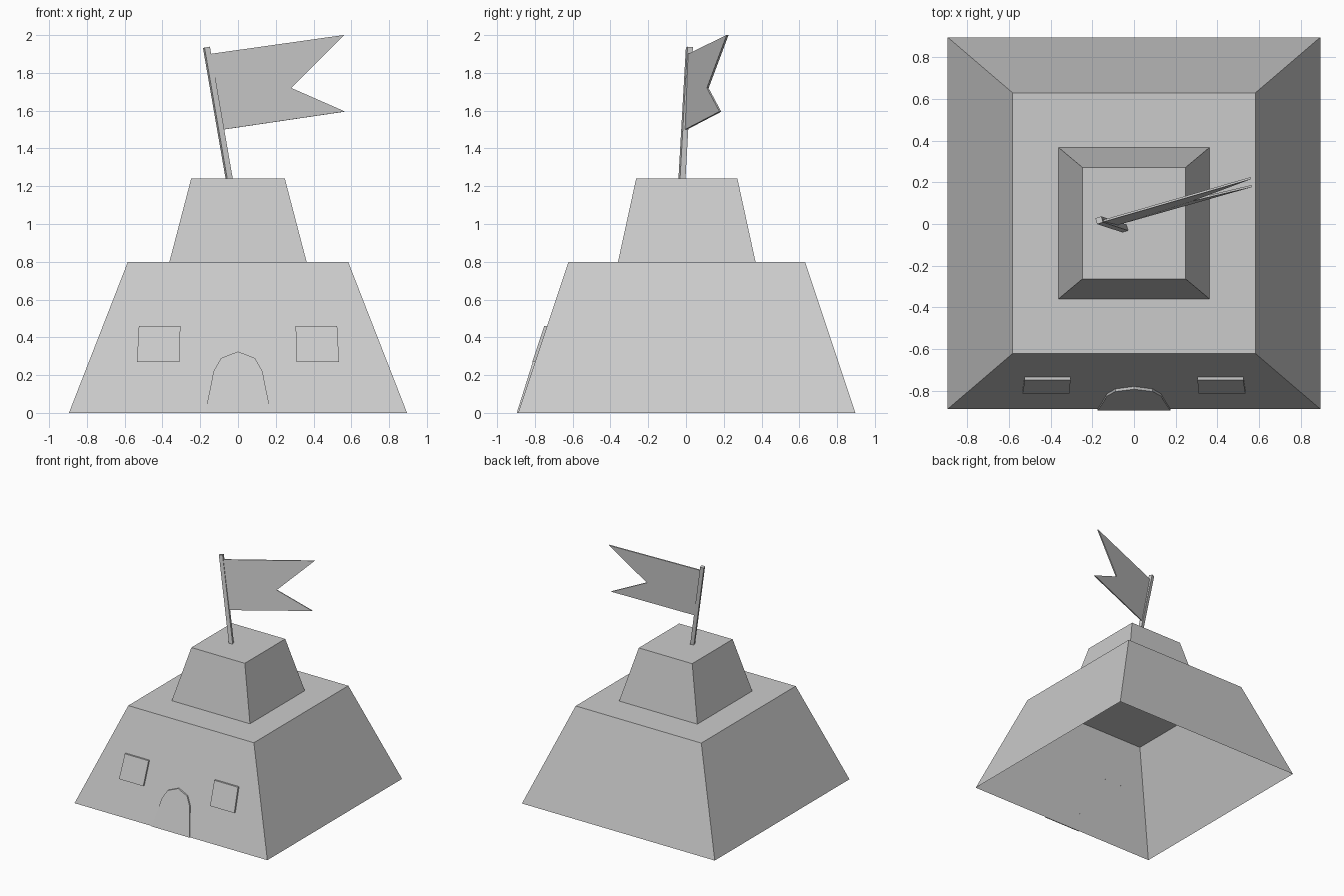
import bpy
import bmesh
from mathutils import Vector

cube = bpy.data.objects.get("Cube")
if cube:
    bpy.data.objects.remove(cube, do_unlink=True)

# One plain grey for everything
grey = bpy.data.materials.new("sand grey")
grey.use_nodes = True
colour = (0.6, 0.6, 0.6, 1)
grey.diffuse_color = colour
grey.node_tree.nodes["Principled BSDF"].inputs["Base Color"].default_value = colour


def finish(name, bm):
    bmesh.ops.recalc_face_normals(bm, faces=bm.faces[:])
    mesh = bpy.data.meshes.new(name)
    bm.to_mesh(mesh)
    bm.free()
    mesh.materials.append(grey)
    obj = bpy.data.objects.new(name, mesh)
    bpy.context.collection.objects.link(obj)
    return obj


def loft(name, lower, upper, caps):
    """Join two matching outlines with walls; caps picks the closed ends."""
    bm = bmesh.new()
    rings = [[bm.verts.new(p) for p in ring] for ring in (lower, upper)]
    count = len(lower)
    for i in range(count):
        j = (i + 1) % count
        bm.faces.new((rings[0][i], rings[0][j], rings[1][j], rings[1][i]))
    for ring, cap in zip(rings, caps):
        if cap:
            bm.faces.new(ring)
    return finish(name, bm)


def rectangle(hx, hy, z, cy=0.0):
    return [(sx * hx, cy + sy * hy, z)
            for sx, sy in ((-1, -1), (1, -1), (1, 1), (-1, 1))]


# Hollow lower mound, open underneath, and the smaller block on top
loft("lower_mound", rectangle(0.895, 0.893, 0, 0.004),
     rectangle(0.583, 0.626, 0.8, 0.004), (False, True))
loft("upper_block", rectangle(0.363, 0.364, 0.8, 0.004),
     rectangle(0.248, 0.268, 1.24, 0.004), (False, True))


# Door and windows: thin panels lying on the sloping front wall
def wall_y(z):
    return -0.889 + 0.334 * z


def panel(name, outline, proud):
    front = [(x, wall_y(z) - proud(z), z) for x, z in outline]
    back = [(x, wall_y(z), z) for x, z in outline]
    loft(name, back, front, (False, True))


half_arch = [(0.175, 0), (0.145, 0.14), (0.13, 0.22), (0.09, 0.29)]
arch = half_arch + [(0, 0.325)] + [(-x, z) for x, z in reversed(half_arch)]
panel("door", arch, lambda z: 0.007 + 0.02 * z)
for name, side in (("left_window", 1), ("right_window", -1)):
    square = [(0.31, 0.27), (0.535, 0.27), (0.525, 0.46), (0.305, 0.46)]
    panel(name, [(side * x, z) for x, z in square], lambda z: 0.015)

# Leaning square flagpole
foot, tip = Vector((-0.045, -0.022, 1.23)), Vector((-0.167, 0.018, 1.935))
axis = (tip - foot).normalized()
along = Vector((0.96, 0.28, 0))
along = (along - axis * along.dot(axis)).normalized()
across = axis.cross(along)
corners = [(along * a + across * b) * 0.015
           for a, b in ((-1, -1), (1, -1), (1, 1), (-1, 1))]
loft("flagpole", [foot + c for c in corners], [tip + c for c in corners],
     (True, True))

# Swallow-tailed flag
points = [(-0.148, 0.015, 1.9), (0.56, 0.22, 2.0), (0.28, 0.115, 1.72),
          (0.565, 0.182, 1.595), (-0.078, 0, 1.5)]
half = across * 0.005
loft("flag", [Vector(p) - half for p in points],
     [Vector(p) + half for p in points], (True, True))
